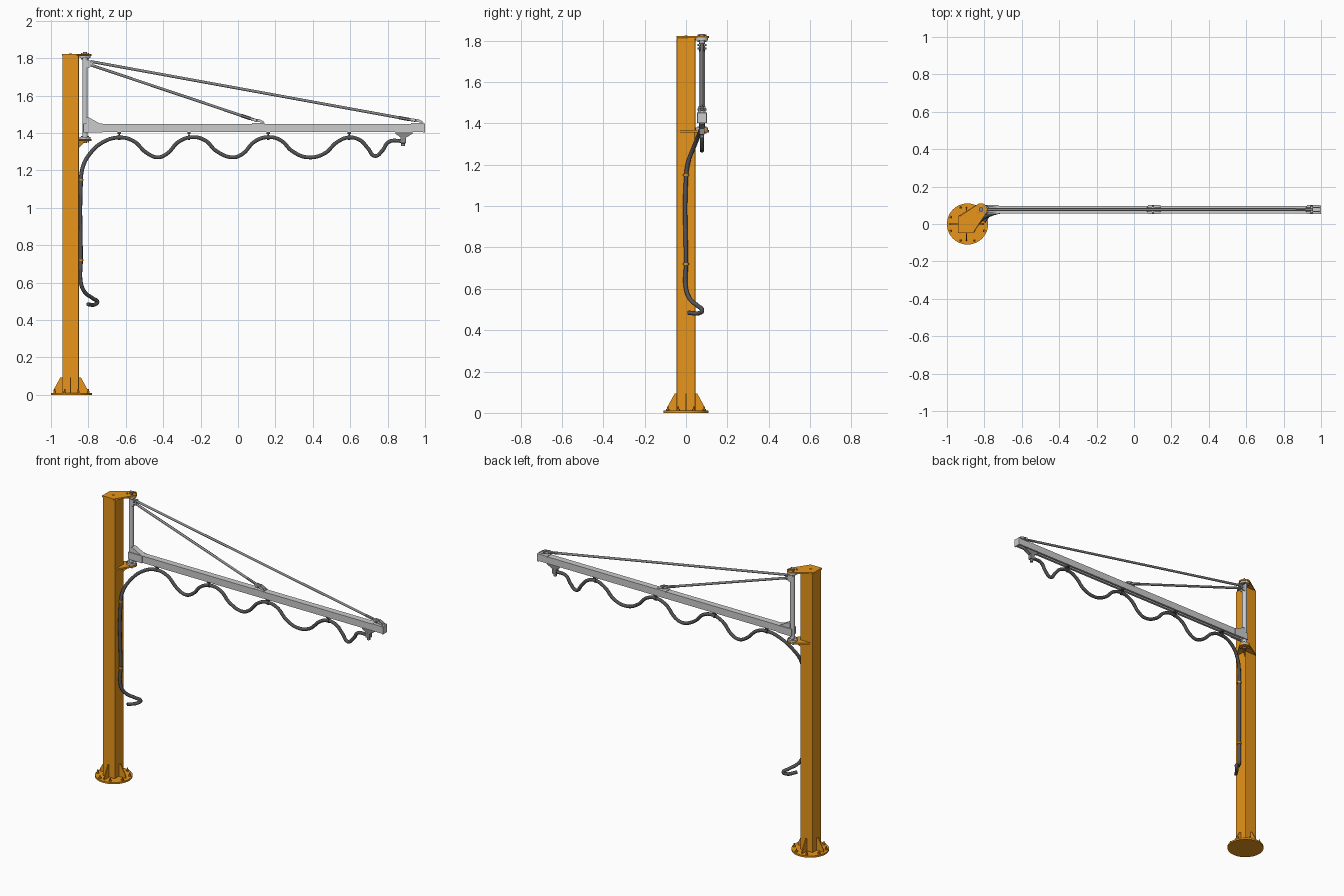
import bpy, bmesh
from math import sin, cos, pi, radians
from mathutils import Vector

if "Cube" in bpy.data.objects:
    bpy.data.objects.remove(bpy.data.objects["Cube"])

def material(name, col):
    m = bpy.data.materials.new(name)
    m.diffuse_color = (*col, 1)
    m.use_nodes = True
    m.node_tree.nodes["Principled BSDF"].inputs["Base Color"].default_value = m.diffuse_color
    return m

ORANGE = material("orange_paint", (0.8, 0.3, 0.01))
DARK = material("dark_rubber", (0.09, 0.09, 0.1))
STEEL = material("steel", (0.26, 0.26, 0.27))
GREY = material("light_grey", (0.55, 0.55, 0.56))

PX, PY = -0.818, 0.077   # pivot axis
CX = -0.895              # column axis

def finish(name, bm, mat, bevel=0, smooth=False):
    bmesh.ops.recalc_face_normals(bm, faces=bm.faces)
    me = bpy.data.meshes.new(name)
    bm.to_mesh(me)
    bm.free()
    ob = bpy.data.objects.new(name, me)
    bpy.context.collection.objects.link(ob)
    me.materials.append(mat)
    if bevel:
        b = ob.modifiers.new("bevel", 'BEVEL')
        b.width, b.segments = bevel, 2
    if smooth:
        bpy.ops.object.select_all(action='DESELECT')
        bpy.context.view_layer.objects.active = ob
        ob.select_set(True)
        bpy.ops.object.shade_smooth_by_angle(angle=radians(35))
    return ob

def prism(name, pts, vec, mat, bevel=0):
    """Polygon of 3D points extruded along vec."""
    bm = bmesh.new()
    f = bm.faces.new([bm.verts.new(p) for p in pts])
    ext = bmesh.ops.extrude_face_region(bm, geom=[f], use_keep_orig=True)
    vs = [g for g in ext["geom"] if isinstance(g, bmesh.types.BMVert)]
    bmesh.ops.translate(bm, verts=vs, vec=vec)
    return finish(name, bm, mat, bevel)

def box(name, lo, hi, mat, bevel=0):
    pts = [(lo[0], lo[1], lo[2]), (hi[0], lo[1], lo[2]), (hi[0], hi[1], lo[2]), (lo[0], hi[1], lo[2])]
    return prism(name, pts, (0, 0, hi[2] - lo[2]), mat, bevel)

def rod(name, a, b, r, mat, n=20):
    a, b = Vector(a), Vector(b)
    bm = bmesh.new()
    bmesh.ops.create_cone(bm, cap_ends=True, segments=n, radius1=r, radius2=r, depth=(b - a).length)
    bm.transform((b - a).to_track_quat('Z', 'Y').to_matrix().to_4x4())
    bmesh.ops.translate(bm, verts=bm.verts, vec=(a + b) / 2)
    return finish(name, bm, mat, smooth=n > 8)

def side_plates(name, xz, half, t, mat):
    """Mirrored pair of plates either side of the boom centre plane."""
    for s, tag in ((-1, "front"), (1, "back")):
        prism(f"{name}_{tag}", [(x, PY + s * half, z) for x, z in xz], (0, s * t, 0), mat)

# Base flange with bolts and gussets
rod("base_flange", (-0.89, 0, 0), (-0.89, 0, 0.011), 0.11, ORANGE, 48)
for i in range(8):
    a = radians(22.5 + 45 * i)
    x, y = -0.89 + 0.096 * cos(a), 0.096 * sin(a)
    rod(f"base_bolt_{i}", (x, y, 0.011), (x, y, 0.02), 0.008, ORANGE, 6)
    rod(f"base_stud_{i}", (x, y, 0.02), (x, y, 0.032), 0.004, ORANGE, 10)
for i in range(4):
    d = Vector((cos(i * pi / 2), sin(i * pi / 2), 0))
    n = Vector((-d.y, d.x, 0))
    c = Vector((CX, 0, 0)) - n * 0.003
    prof = ((0.04, 0.011), (0.092, 0.011), (0.092, 0.025), (0.055, 0.093), (0.04, 0.093))
    prism(f"base_gusset_{i}", [c + d * r + Vector((0, 0, z)) for r, z in prof], n * 0.006, ORANGE)

# Column and pivot brackets
box("column", (-0.939, -0.045, 0.01), (-0.851, 0.045, 1.815), ORANGE, 0.004)
def arc(a0, a1, r=0.034):
    return [(PX + r * cos(radians(a0 + (a1 - a0) * k / 12)),
             PY + r * sin(radians(a0 + (a1 - a0) * k / 12))) for k in range(13)]
top = [(-0.941, -0.047), (-0.86, -0.047)] + arc(-35, 130) + [(-0.941, 0.035)]
prism("top_bracket", [(x, y, 1.812) for x, y in top], (0, 0, 0.01), ORANGE)
low = [(-0.851, -0.04)] + arc(-35, 125) + [(-0.935, 0.045), (-0.851, 0.045)]
prism("lower_bracket", [(x, y, 1.357) for x, y in low], (0, 0, 0.01), ORANGE)
rod("top_bracket_bolt", (CX, 0, 1.82), (CX, 0, 1.825), 0.008, ORANGE, 12)
prism("lower_bracket_rib", [(-0.851, 0.04, 1.358), (-0.815, 0.06, 1.358), (-0.851, 0.04, 1.32)],
      (-0.003, 0.005, 0), ORANGE)

# Bearings at both ends of the mast
for tag, z, s in (("upper", 1.812, -1), ("lower", 1.367, 1)):
    rod(f"{tag}_bearing", (PX, PY, z), (PX, PY, z + s * 0.012), 0.03, GREY, 32)
    rod(f"{tag}_pivot_pin", (PX, PY, z - s * 0.02), (PX, PY, z + s * 0.025), 0.012, STEEL)
    for k in range(4):
        a = radians(45 + 90 * k)
        x, y = PX + 0.024 * cos(a), PY + 0.024 * sin(a)
        rod(f"{tag}_bearing_bolt_{k}", (x, y, z - s * 0.017), (x, y, z + s * 0.018), 0.005, STEEL, 6)

# Swivel mast
rod("mast_tube", (PX, PY, 1.375), (PX, PY, 1.805), 0.0145, GREY, 28)

# Boom: slotted rail profile, open underneath
h, w, s, z0, z1 = 0.02, 0.004, 0.007, 1.405, 1.449
rail = [(-s, z0), (-h, z0), (-h, z1), (h, z1), (h, z0), (s, z0),
        (s, z0 + w), (h - w, z0 + w), (h - w, z1 - w), (w - h, z1 - w), (w - h, z0 + w), (-s, z0 + w)]
prism("boom_rail", [(-0.80, PY + y, z) for y, z in rail], (1.79, 0, 0), GREY)
box("boom_end_cap", (0.988, PY - 0.023, 1.402), (1.0, PY + 0.023, 1.452), GREY, 0.002)

# Boom to mast clamp
side_plates("boom_clamp", [(-0.825, 1.403), (-0.725, 1.403), (-0.725, 1.45), (-0.825, 1.45)], 0.019, 0.005, GREY)
prism("boom_gusset", [(-0.81, PY - 0.018, 1.449), (-0.735, PY - 0.018, 1.449), (-0.755, PY - 0.018, 1.46),
                      (-0.795, PY - 0.018, 1.482), (-0.81, PY - 0.018, 1.482)], (0, 0.036, 0), GREY)

# Tie rods with clevises at the boom
for tag, zt, xe in (("long", 1.782, 0.95), ("short", 1.763, 0.10)):
    a, b = Vector((-0.785, PY, zt)), Vector((xe, PY, 1.466))
    d = (b - a).normalized()
    rod(f"{tag}_tie_rod", a, b, 0.0075, STEEL, 16)
    rod(f"{tag}_tie_turnbuckle", b - d * 0.09, b - d * 0.035, 0.009, STEEL, 6)
    box(f"{tag}_tie_saddle", (xe - 0.025, PY - 0.024, 1.447), (xe + 0.042, PY + 0.024, 1.453), GREY)
    xz = [(xe - 0.03, 1.466), (xe + 0.042, 1.453), (xe + 0.036, 1.463), (xe + 0.015, 1.474), (xe - 0.025, 1.478)]
    side_plates(f"{tag}_tie_clevis", xz, 0.008, 0.005, GREY)
    rod(f"{tag}_tie_pin", (xe, PY - 0.022, 1.467), (xe, PY + 0.022, 1.467), 0.005, STEEL, 12)
side_plates("mast_clevis", [(-0.82, 1.745), (-0.795, 1.75), (-0.776, 1.762), (-0.776, 1.785), (-0.82, 1.792)],
            0.009, 0.005, GREY)
for z in (1.78, 1.762):
    rod("mast_clevis_pin", (-0.787, PY - 0.021, z), (-0.787, PY + 0.021, z), 0.005, STEEL, 12)

# Hose: festoon under the boom, down the column, curled tail
path = [(0.88, PY, 1.358), (0.805, PY, 1.352)]
path += [(x, PY, z) for x, z in ((0.772, 1.306), (0.732, 1.277), (0.695, 1.318), (0.652, 1.362), (0.592, 1.376),
                                 (0.532, 1.353), (0.46, 1.289), (0.372, 1.27))]
path += [(x + dx, PY, z) for x in (0.165, -0.24)
         for dx, z in ((0.125, 1.303), (0.065, 1.36), (0, 1.378), (-0.075, 1.355), (-0.14, 1.289), (-0.19, 1.27))]
path += [(-0.49, PY, 1.295), (-0.56, PY, 1.358), (-0.635, 0.075, 1.376), (-0.72, 0.065, 1.352),
         (-0.795, 0.038, 1.285), (-0.832, 0.01, 1.21), (-0.84, 0, 1.13), (-0.84, 0, 0.72),
         (-0.84, 0, 0.60), (-0.82, 0.02, 0.55), (-0.775, 0.06, 0.515), (-0.752, 0.078, 0.496),
         (-0.762, 0.07, 0.485), (-0.803, 0.012, 0.484)]
cu = bpy.data.curves.new("hose", 'CURVE')
cu.dimensions, cu.bevel_depth, cu.bevel_resolution, cu.use_fill_caps = '3D', 0.0105, 3, True
cu.resolution_u = 6
sp = cu.splines.new('BEZIER')
sp.bezier_points.add(len(path) - 1)
for bp, p in zip(sp.bezier_points, path):
    bp.co = p
    bp.handle_left_type = bp.handle_right_type = 'AUTO'
cu.materials.append(DARK)
bpy.context.collection.objects.link(bpy.data.objects.new("hose", cu))

# Hose hangers and column clips
for i, x in enumerate((-0.635, -0.262, 0.162, 0.594)):
    rod(f"hanger_stem_{i}", (x, PY, 1.375), (x, PY, 1.41), 0.004, DARK, 10)
    rod(f"hanger_clip_{i}", (x - 0.006, PY, 1.377), (x + 0.006, PY, 1.377), 0.0135, DARK, 20)
    box(f"hanger_slider_{i}", (x - 0.009, PY - 0.013, 1.396), (x + 0.009, PY + 0.013, 1.405), DARK)
for i, z in enumerate((1.15, 0.72)):
    rod(f"column_clip_{i}", (-0.84, 0, z - 0.005), (-0.84, 0, z + 0.005), 0.0135, ORANGE, 20)

# Tool trolley and hose outlet at the boom tip
prism("tool_trolley", [(0.842, PY - 0.012, 1.405), (0.842, PY - 0.012, 1.396), (0.87, PY - 0.012, 1.376),
                       (0.90, PY - 0.012, 1.376), (0.932, PY - 0.012, 1.396), (0.932, PY - 0.012, 1.405)],
      (0, 0.024, 0), STEEL)
box("outlet_block", (0.868, PY - 0.013, 1.345), (0.898, PY + 0.013, 1.377), STEEL, 0.003)
rod("outlet_nozzle", (0.882, PY, 1.33), (0.882, PY, 1.35), 0.01, STEEL)
